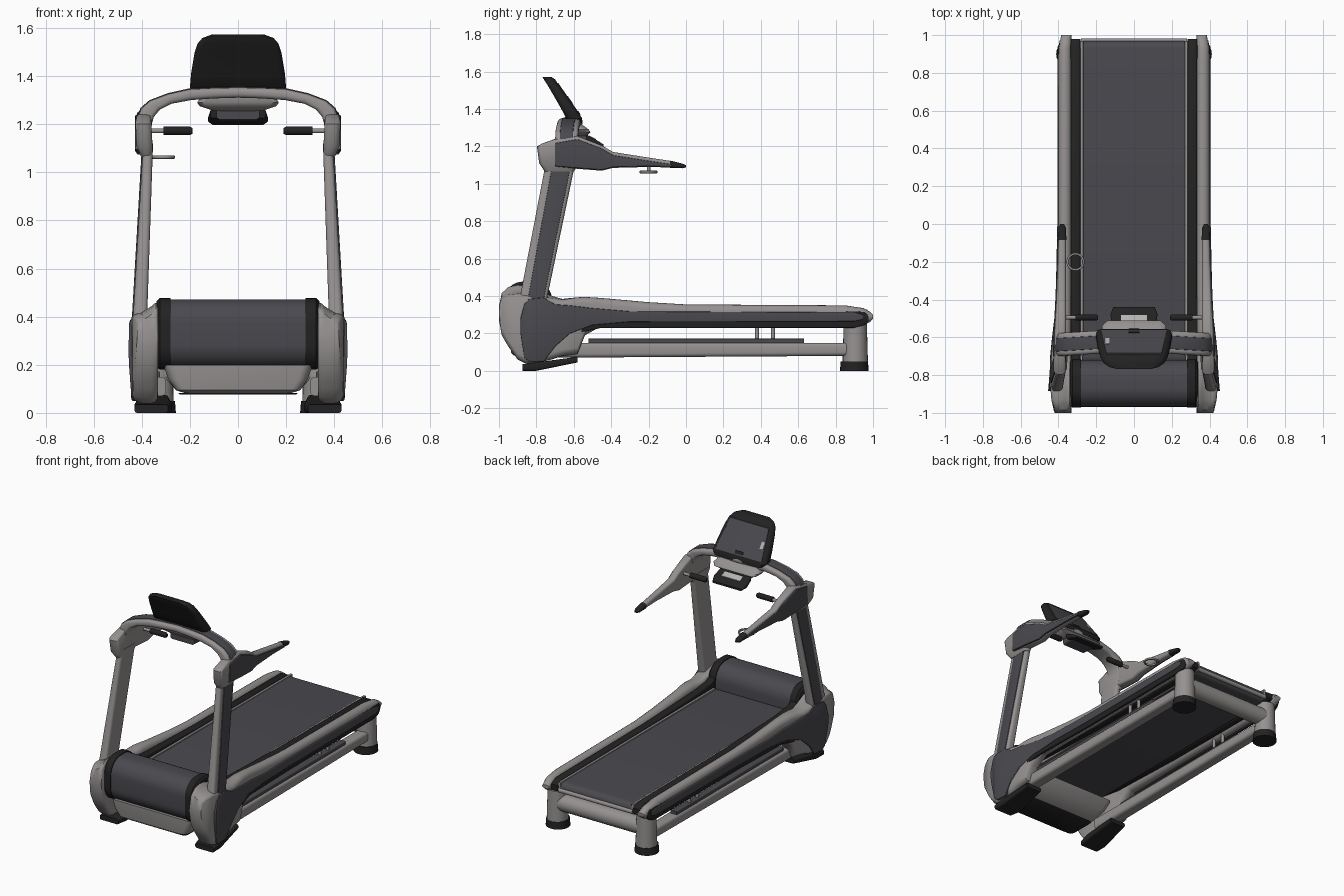
import bpy, bmesh, math
from mathutils import Vector


def material(name, r, g, b):
    m = bpy.data.materials.new(name)
    m.diffuse_color = (r, g, b, 1)
    return m


GREY = material("warm grey", 0.30, 0.285, 0.28)
DARK = material("dark slate", 0.068, 0.066, 0.077)
BLACK = material("black rubber", 0.016, 0.016, 0.016)
LIGHT = material("light display", 0.45, 0.45, 0.45)


def skin(name, rings, mat, mirror=False, closed=False):
    """Join rings of points into one surface, optionally on both sides of x = 0."""
    bm = bmesh.new()
    for s in ((1, -1) if mirror else (1,)):
        vs = [[bm.verts.new((p[0] * s, p[1], p[2])) for p in ring] for ring in rings]
        n = len(vs[0])
        pairs = list(zip(vs, vs[1:])) + ([(vs[-1], vs[0])] if closed else [])
        for a, b in pairs:
            for i in range(n):
                bm.faces.new((a[i], a[(i + 1) % n], b[(i + 1) % n], b[i]))
        if not closed:
            bm.faces.new(vs[0])
            bm.faces.new(vs[-1])
    bmesh.ops.recalc_face_normals(bm, faces=bm.faces)
    me = bpy.data.meshes.new(name)
    bm.to_mesh(me)
    bm.free()
    me.materials.append(mat)
    ob = bpy.data.objects.new(name, me)
    bpy.context.collection.objects.link(ob)
    bpy.ops.object.select_all(action='DESELECT')
    ob.select_set(True)
    bpy.context.view_layer.objects.active = ob
    bpy.ops.object.shade_smooth_by_angle(angle=math.radians(40))
    return ob


def rrect(a0, a1, b0, b1, r, n=4):
    """Rounded rectangle points."""
    r = min(r, (a1 - a0) * 0.49, (b1 - b0) * 0.49)
    pts = []
    for k, (a, b) in enumerate(((a1 - r, b1 - r), (a0 + r, b1 - r), (a0 + r, b0 + r), (a1 - r, b0 + r))):
        for i in range(n + 1):
            t = math.pi / 2 * (k + i / n)
            pts.append((a + r * math.cos(t), b + r * math.sin(t)))
    return pts


def loft(name, axis, sections, mat, r=0.02, mirror=False, n=4, warp=lambda p: p):
    """Rounded-rectangle loft; a section is (t, a0, a1, b0, b1) over the two other axes."""
    rings = []
    for t, *box in sections:
        ring = rrect(*box, r, n)
        rings.append([warp({'x': (t, a, b), 'y': (a, t, b), 'z': (a, b, t)}[axis]) for a, b in ring])
    return skin(name, rings, mat, mirror)


def rod(name, p, q, r, mat, mirror=False, r2=None, n=24):
    p, q = Vector(p), Vector(q)
    d = (q - p).normalized()
    u = d.orthogonal().normalized()
    v = d.cross(u)
    circ = lambda c, rad: [c + rad * (math.cos(2 * math.pi * i / n) * u + math.sin(2 * math.pi * i / n) * v)
                           for i in range(n)]
    return skin(name, [circ(p, r), circ(q, r2 or r)], mat, mirror)


def interp(table, t):
    for a, b in zip(table, table[1:]):
        if t <= b[0]:
            f = (t - a[0]) / (b[0] - a[0])
            return [x + (y - x) * f for x, y in zip(a[1:], b[1:])]
    return table[-1][1:]


# Outer width of the frame along its length
WIDTH = [(-1.0, .42), (-.93, .445), (-.85, .452), (-.7, .44), (-.45, .41), (0, .40), (.93, .40), (1.0, .385)]


def fairing_warp(p):
    """Narrow the fairing towards the floor and slope its top down outwards."""
    x, y, z = p
    k = min(1, max(0, (-.6 - y) / .2))
    f = min(1, max(0, (x - .335) / .06))
    if z > .34:
        z -= k * f * (z - .34) * .45
    x -= k * f * (.09 * max(0, .22 - z) + .08 * max(0, z - .3))
    return (x, y, z)


def side(name, stations, inner, off, mat, r):
    """Part following the frame side; stations are (y, z bottom, z top)."""
    ys = {s[0] for s in stations} | {w[0] for w in WIDTH if stations[0][0] < w[0] < stations[-1][0]}
    secs = []
    for y in sorted(ys):
        xo = interp(WIDTH, y)[0] + off
        secs.append((y, xo - .02 if inner is None else inner, xo, *interp(stations, y)))
    return loft(name, 'y', secs, mat, r, True, warp=fairing_warp)


# Side fairings running into the foot rails
side("side_rail", [(-1.0, .27, .35), (-.985, .19, .43), (-.95, .13, .465), (-.9, .06, .475), (-.86, .04, .47),
                   (-.8, .04, .45), (-.72, .06, .41), (-.66, .08, .388), (-.58, .09, .393), (-.54, .19, .395),
                   (-.46, .235, .39), (-.2, .235, .367), (0, .235, .355), (.85, .235, .35), (.95, .245, .335),
                   (.985, .262, .315), (1.0, .28, .30)], .332, 0, GREY, .035)
side("rail_black_trim", [(-.56, .205, .30), (-.46, .228, .30), (.9, .23, .318), (.955, .245, .315), (.975, .268, .295)],
     None, .002, BLACK, .006)
side("rail_dark_stripe", [(-.885, .2, .28), (-.865, .07, .37), (-.84, .05, .42), (-.76, .05, .42), (-.7, .13, .36),
                          (-.62, .2, .35), (-.5, .245, .335), (-.3, .262, .318), (.9, .264, .312), (.945, .275, .3)],
     None, .006, DARK, .005)

# Running belt with thin grey guides and black edge strips
loft("running_belt", 'x', [(-.275, -.74, .97, .245, .325), (.275, -.74, .97, .245, .325)], DARK, .04, n=6)
loft("belt_guide", 'y', [(-.7, .268, .285, .26, .335), (.97, .268, .285, .26, .329)], GREY, .004, True)
loft("belt_end_bar", 'x', [(-.28, .955, .982, .262, .29), (.28, .955, .982, .262, .29)], GREY, .012)
loft("belt_edge_strip", 'y', [(-.76, .284, .335, .3, .41), (-.68, .284, .335, .29, .375), (-.55, .284, .335, .27, .36),
                              (0, .284, .335, .25, .342), (.93, .284, .335, .245, .337), (.98, .284, .335, .27, .31)],
     BLACK, .012, True)

# Motor hood, and the pan with black underside beneath it
loft("motor_hood", 'x', [(-.285, -.968, -.72, .185, .472), (.285, -.968, -.72, .185, .472)], DARK, .1, n=8)
loft("motor_hood_end", 'x', [(.28, -.972, -.715, .18, .477), (.325, -.972, -.715, .18, .477),
                             (.338, -.96, -.725, .19, .465)], BLACK, .1, True, 8)
loft("motor_pan", 'z', [(.082, -.22, .22, -.92, -.74), (.095, -.26, .26, -.935, -.70), (.14, -.29, .29, -.94, -.62),
                        (.2, -.31, .31, -.94, -.58)], GREY, .04)
loft("pan_underside", 'z', [(.076, -.24, .24, -.91, -.72), (.083, -.25, .25, -.915, -.71)], BLACK, .03)

# Lower frame beams, tie bars and feet
loft("lower_beam", 'y', [(-.75, .30, .385, .07, .15), (.88, .30, .38, .08, .15)], GREY, .02, True)
loft("beam_dark_bar", 'y', [(-.52, .325, .37, .145, .172), (.63, .325, .37, .145, .172)], DARK, .005, True)
for y in (.38, .465):
    rod("rail_strut", (.35, y, .14), (.35, y, .25), .011, GREY, True, n=12)
loft("front_foot", 'y', [(-.875, .29, .43, 0, .035), (-.8, .275, .43, 0, .045), (-.58, .29, .41, .045, .075)],
     BLACK, .012, True)
rod("rear_leg", (.335, .905, .04), (.335, .905, .255), .068, GREY, True, .062)
rod("rear_foot", (.335, .9, 0), (.335, .9, .05), .077, BLACK, True, .073)
rod("rear_cross_tube", (-.33, .905, .165), (.33, .905, .165), .057, GREY)

# Uprights with a dark stripe on the outside
loft("upright", 'z', [(.33, .38, .44, -.90, -.755), (1.12, .353, .394, -.748, -.59)], GREY, .018, True)
loft("upright_stripe", 'z', [(.36, .42, .443, -.85, -.765), (1.1, .38, .4, -.715, -.615)], DARK, .003, True)

# Hubs, arms and black arm tips
loft("upright_hub", 'z', [(1.065, .355, .403, -.755, -.6), (1.11, .355, .422, -.785, -.57),
                          (1.2, .36, .426, -.797, -.565), (1.215, .362, .425, -.77, -.565),
                          (1.24, .365, .418, -.70, -.57)], GREY, .025, True)
ARM = [(-.7, .36, .422, 1.09, 1.235), (-.58, .36, .421, 1.08, 1.255), (-.45, .36, .413, 1.07, 1.205),
       (-.39, .36, .41, 1.085, 1.17), (-.2, .36, .403, 1.09, 1.14), (-.08, .36, .4, 1.087, 1.122)]
loft("arm", 'y', ARM, GREY, .016, True)
loft("arm_panel", 'y', [(y, x1 - .01, x1 + .006, z0 + .004, z1 - .017) for y, x0, x1, z0, z1 in ARM], DARK, .004, True)
loft("arm_tip", 'y', [(-.085, .358, .403, 1.085, 1.124), (-.02, .36, .4, 1.083, 1.108),
                      (0, .37, .39, 1.088, 1.1)], BLACK, .015, True)

# Arch over the front: ribs are (outer x, outer z, inner x, inner z)
half = [(.42, 1.17, .36, 1.17), (.42, 1.215, .358, 1.20), (.402, 1.265, .35, 1.23), (.365, 1.297, .325, 1.26),
        (.29, 1.325, .275, 1.285), (.2, 1.345, .195, 1.30), (.1, 1.35, .1, 1.307)]
ribs = half + [(0, 1.352, 0, 1.31)] + [(-a, b, -c, d) for a, b, c, d in reversed(half)]


def arch(name, y0, y1, v0, v1, mat, r):
    rings = []
    for xo, zo, xi, zi in ribs:
        o, i = Vector((xo, 0, zo)), Vector((xi, 0, zi))
        d = (o - i).normalized()
        h = (o - i).length
        back = -.025 * abs(xo) / .42
        rings.append([i + d * v + Vector((0, y + back, 0)) for y, v in rrect(y0, y1, v0 * h, h + v1, r)])
    skin(name, rings, mat)


arch("top_arch", -.675, -.553, 0, 0, GREY, .018)
arch("arch_stripe", -.65, -.58, .8, .004, DARK, .003)

# Console with its face, buttons and light display
loft("console", 'z', [(1.325, -.185, .185, -.61, -.555), (1.35, -.2, .2, -.64, -.555), (1.41, -.195, .195, -.672, -.597),
                      (1.50, -.18, .18, -.724, -.659), (1.535, -.168, .168, -.745, -.685),
                      (1.558, -.148, .148, -.76, -.70), (1.572, -.11, .11, -.768, -.72)], BLACK, .03)


def face_plate(name, z0, z1, x0, x1, lift, mat, inset=0):
    f = lambda z: -.555 - (z - 1.35) * .694
    loft(name, 'z', [(z0, x0, x1, f(z0) - .006, f(z0) + lift),
                     (z1, x0 + inset, x1 - inset, f(z1) - .006, f(z1) + lift)], mat, .002)


face_plate("console_face", 1.365, 1.54, -.175, .175, .003, DARK, .03)
face_plate("console_light_patch", 1.43, 1.47, -.155, -.13, .006, LIGHT)
face_plate("console_button", 1.372, 1.388, -.03, .03, .006, BLACK)
loft("console_bracket", 'z', [(1.255, -.10, .10, -.60, -.53), (1.275, -.16, .16, -.62, -.51),
                              (1.29, -.17, .17, -.63, -.52), (1.32, -.15, .15, -.63, -.56)], GREY, .03)
loft("panel_neck", 'y', [(-.6, -.09, .09, 1.22, 1.285), (-.5, -.09, .09, 1.215, 1.245)], DARK, .015)
loft("lower_panel", 'y', [(-.535, -.115, .115, 1.225, 1.265), (-.48, -.125, .125, 1.205, 1.235),
                          (-.44, -.11, .11, 1.197, 1.21)], BLACK, .012)
loft("lower_panel_display", 'y', [(-.515, -.07, .07, 1.24, 1.2572), (-.482, -.07, .07, 1.225, 1.2392)], LIGHT, .002)

# Hand grips on short bars
rod("grip_bar", (.30, -.495, 1.172), (.38, -.495, 1.172), .01, GREY, True, n=12)
loft("hand_grip", 'x', [(.19, -.505, -.485, 1.160, 1.184), (.2, -.512, -.478, 1.155, 1.19),
                        (.31, -.512, -.478, 1.155, 1.19)], BLACK, .016, True)

# Ring holder under the left arm
rings = []
for k in range(32):
    t = 2 * math.pi * k / 32
    rings.append([(-.31 + (.042 + a) * math.cos(t), -.2 + (.042 + a) * math.sin(t), 1.063 + b)
                  for a, b in rrect(-.006, .006, -.007, .007, .004, 2)])
skin("ring_holder", rings, GREY, closed=True)
rod("ring_holder_stem", (-.365, -.2, 1.063), (-.365, -.2, 1.1), .01, GREY, n=12)
rod("ring_holder_link", (-.367, -.2, 1.063), (-.348, -.2, 1.063), .006, GREY, n=12)
